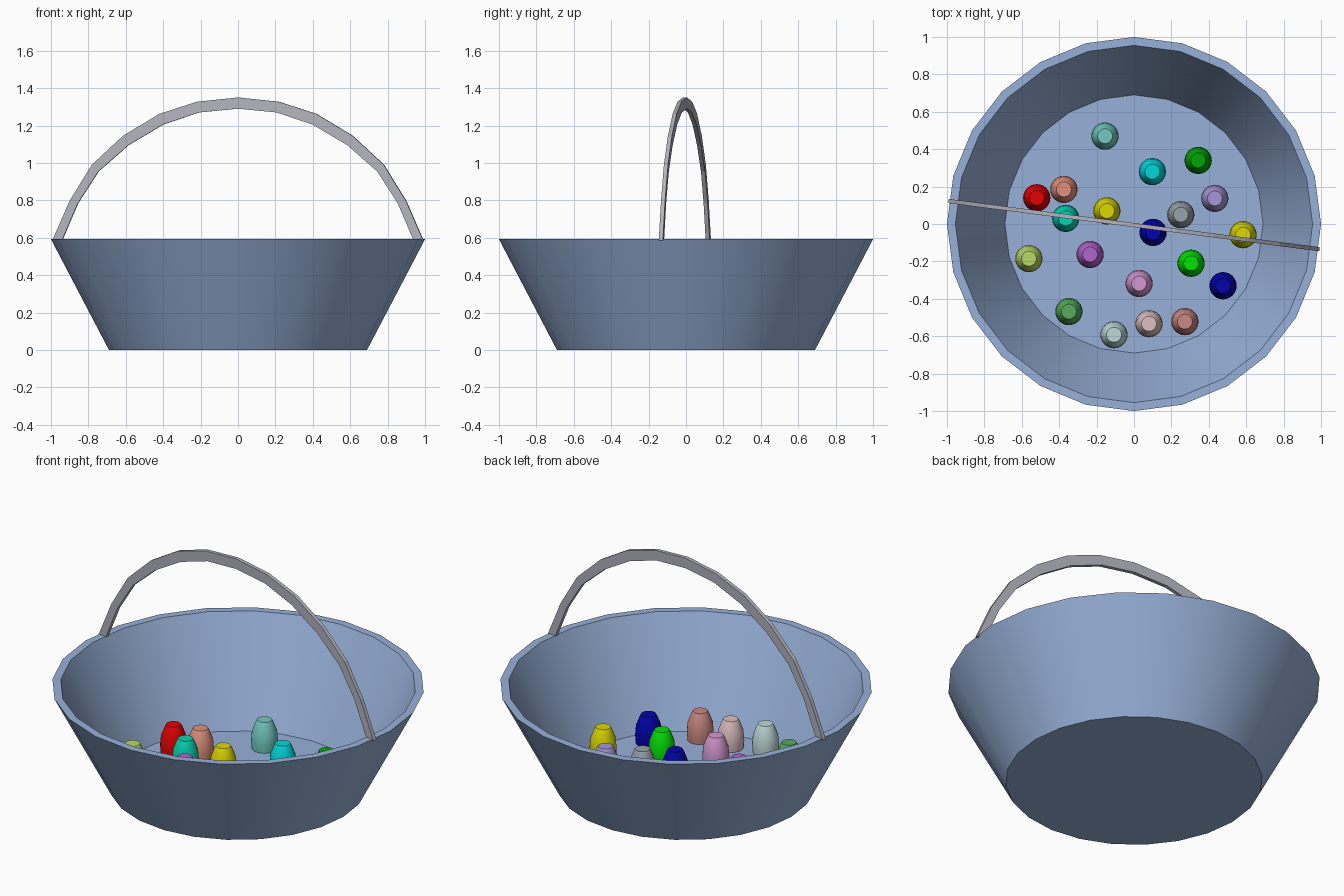
import bpy, bmesh, math
from mathutils import Matrix

if "Cube" in bpy.data.objects:
    bpy.data.objects.remove(bpy.data.objects["Cube"])


def material(name, rgb):
    m = bpy.data.materials.new(name)
    # 8-bit screen colour to linear
    m.diffuse_color = [(c / 255) ** 2.2 for c in rgb] + [1]
    m.use_nodes = True
    m.node_tree.nodes["Principled BSDF"].inputs["Base Color"].default_value = m.diffuse_color
    return m


def add_object(name, bm, mat, smooth_angle=None):
    bmesh.ops.recalc_face_normals(bm, faces=bm.faces)
    me = bpy.data.meshes.new(name)
    bm.to_mesh(me)
    bm.free()
    me.materials.append(mat)
    ob = bpy.data.objects.new(name, me)
    bpy.context.collection.objects.link(ob)
    if smooth_angle:
        bpy.ops.object.select_all(action='DESELECT')
        ob.select_set(True)
        bpy.context.view_layer.objects.active = ob
        bpy.ops.object.shade_smooth_by_angle(angle=math.radians(smooth_angle))
    return ob


def lathe(profile, sides, cap_first=False, cap_last=False):
    """Rings of (radius, z) joined by quads."""
    bm = bmesh.new()
    turn = 2 * math.pi / sides
    rings = [[bm.verts.new((r * math.cos(i * turn), r * math.sin(i * turn), z))
              for i in range(sides)] for r, z in profile]
    for a, b in zip(rings, rings[1:]):
        for i in range(sides):
            j = (i + 1) % sides
            bm.faces.new((a[i], a[j], b[j], b[i]))
    if cap_first:
        bm.faces.new(rings[0])
    if cap_last:
        bm.faces.new(rings[-1])
    return bm


# Basket bowl: tapered outside, thick rim, inside running down to a thin floor
add_object("basket", lathe([(0.69, 0), (1.0, 0.592), (0.955, 0.592), (0.69, 0.003)],
                           24, True, True),
           material("basket_blue", (150, 175, 215)), 30)

# Handle: flat faceted hoop, half profile mirrored to the other side
outer = [(0, 1.35), (.222, 1.327), (.424, 1.262), (.619, 1.145), (.787, .99), (.907, .797), (1.0, .585)]
inner = [(0, 1.29), (.209, 1.27), (.403, 1.205), (.59, 1.095), (.751, .955), (.862, .785), (.948, .585)]


def whole(half):
    return [(-x, z) for x, z in half[:0:-1]] + half


bm = bmesh.new()
w = 0.011
sections = [[bm.verts.new(p) for p in ((xo, -w, zo), (xo, w, zo), (xi, w, zi), (xi, -w, zi))]
            for (xo, zo), (xi, zi) in zip(whole(outer), whole(inner))]
for a, b in zip(sections, sections[1:]):
    for i in range(4):
        j = (i + 1) % 4
        bm.faces.new((a[i], a[j], b[j], b[i]))
bm.faces.new(sections[0])
bm.faces.new(sections[-1])
bm.transform(Matrix.Translation((0, -0.006, 0)) @ Matrix.Rotation(math.radians(-7.4), 4, 'Z'))
add_object("handle", bm, material("handle_grey", (178, 178, 190)))

# Eggs: blunt flat-topped eggs standing on the floor
egg_profile = [(0.069, 0.003), (0.073, 0.045), (0.068, 0.105), (0.046, 0.162), (0.040, 0.172)]
eggs = [
    (-.155, .47, (115, 200, 190)), (-.52, .14, (225, 10, 10)),
    (-.375, .185, (225, 145, 125)), (-.365, .03, (15, 210, 175)),
    (-.145, .07, (220, 215, 10)), (.098, .28, (10, 215, 220)),
    (.343, .34, (10, 165, 15)), (.432, .137, (165, 150, 215)),
    (.25, .05, (150, 160, 170)), (.102, -.045, (10, 10, 170)),
    (.583, -.057, (220, 215, 10)), (.305, -.21, (10, 225, 15)),
    (.476, -.33, (10, 10, 170)), (-.562, -.185, (185, 215, 105)),
    (-.235, -.163, (175, 100, 205)), (.027, -.318, (210, 150, 205)),
    (-.348, -.468, (90, 170, 95)), (-.107, -.592, (190, 215, 215)),
    (.08, -.533, (220, 190, 190)), (.272, -.522, (200, 135, 130)),
]
for n, (x, y, rgb) in enumerate(eggs, 1):
    ob = add_object(f"egg_{n}", lathe(egg_profile, 24, True, True),
                    material(f"egg_colour_{n}", rgb), 35)
    ob.location = (x, y, 0)
